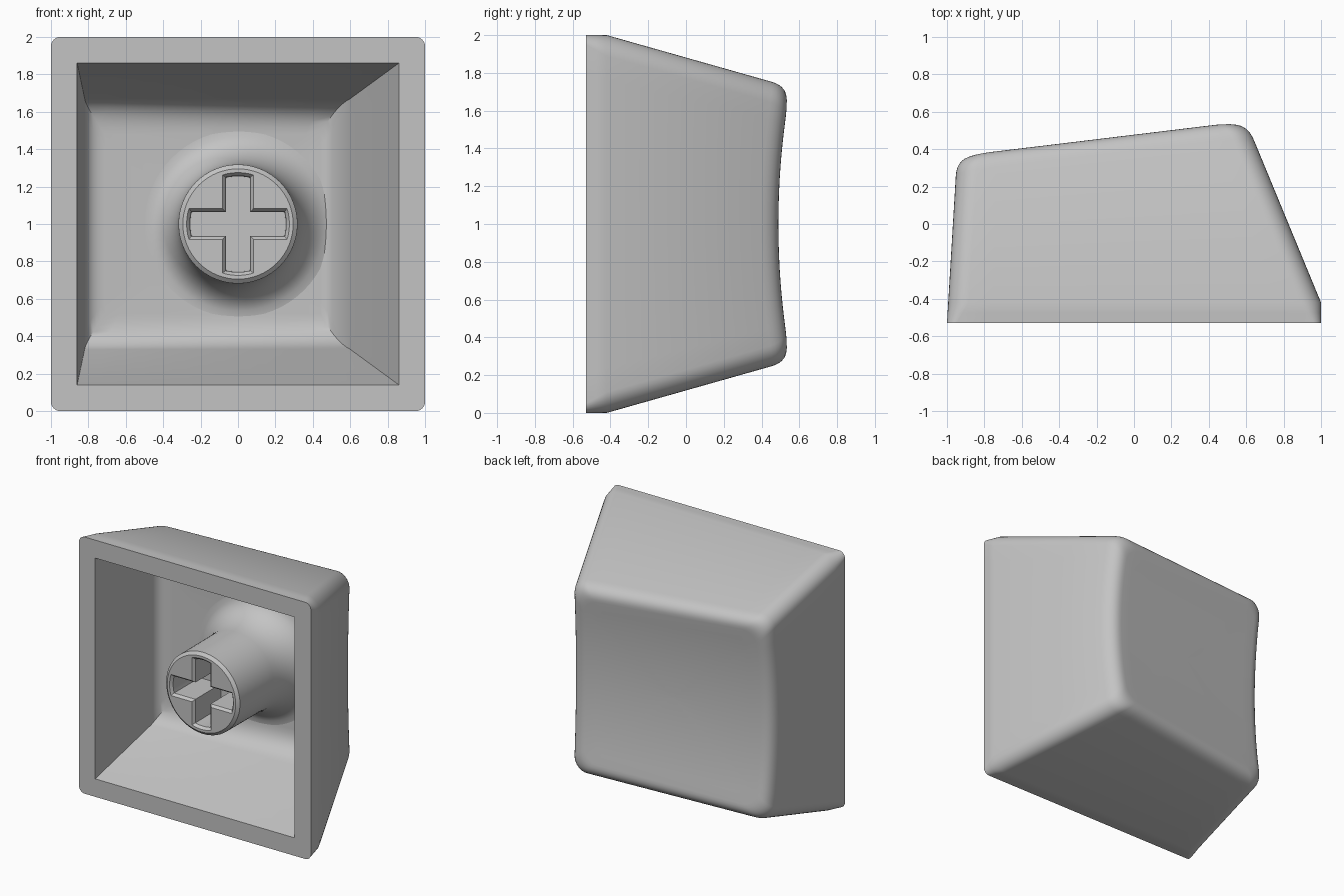
import bpy, bmesh, math
from mathutils import Vector

if "Cube" in bpy.data.objects:
    bpy.data.objects.remove(bpy.data.objects["Cube"], do_unlink=True)

FRONT, BAND = -0.53, -0.42
SIDE, ARC = 14, 8          # steps along a straight side, steps round a corner

grey = bpy.data.materials.new("light grey plastic")
grey.use_nodes = True
grey.diffuse_color = (0.55, 0.55, 0.55, 1)
grey.node_tree.nodes["Principled BSDF"].inputs["Base Color"].default_value = (0.55, 0.55, 0.55, 1)


def make_object(name, bm):
    bmesh.ops.remove_doubles(bm, verts=bm.verts, dist=0.0005)
    bmesh.ops.recalc_face_normals(bm, faces=bm.faces)
    mesh = bpy.data.meshes.new(name)
    bm.to_mesh(mesh)
    bm.free()
    mesh.materials.append(grey)
    obj = bpy.data.objects.new(name, mesh)
    bpy.context.collection.objects.link(obj)
    return obj


def loft(rings, name):
    """Skin closed rings of points, filling the first and last."""
    bm = bmesh.new()
    loops = [[bm.verts.new(p) for p in ring] for ring in rings]
    for a, b in zip(loops, loops[1:]):
        for i in range(len(a)):
            j = (i + 1) % len(a)
            bm.faces.new((a[i], a[j], b[j], b[i]))
    bm.faces.new(loops[0])
    bm.faces.new(loops[-1])
    return make_object(name, bm)


def outline(x0, x1, h, r):
    """Rounded rectangle in x and z, centred on z = 1."""
    pts = []
    corners = [(x1 - r, 1 + h - r), (x0 + r, 1 + h - r), (x0 + r, 1 - h + r), (x1 - r, 1 - h + r)]
    for k, (cx, cz) in enumerate(corners):
        for i in range(ARC + 1):
            a = math.pi / 2 * (k + i / ARC)
            pts.append((cx + r * math.cos(a), cz + r * math.sin(a)))
        nx, nz = corners[(k + 1) % 4]
        a = math.pi / 2 * (k + 1)
        ex, ez = r * math.cos(a), r * math.sin(a)
        for i in range(1, SIDE):
            t = i / SIDE
            pts.append((cx + (nx - cx) * t + ex, cz + (nz - cz) * t + ez))
    return pts


COUNT = len(outline(-1, 1, 1, 0.1))


def wall(y, inset=0.0):
    """Outer wall outline at depth y."""
    rise = max(0, y - BAND)
    r = 0.05 + 0.06 * min(1, (y - FRONT) / (BAND - FRONT))
    return outline(-1 + 0.06 * (y - FRONT) + inset, 1 - 0.413 * rise - inset,
                   1 - 0.283 * rise - inset, r)


def dish(x, z):
    return 0.42 + 0.128 * x + 0.055 * ((z - 1) / 0.65) ** 2


def floor(x):
    return 0.26 + 0.08 * x


def blend(a, b, c, t):
    return [p * (1 - t) ** 2 + q * 2 * t * (1 - t) + s * t * t for p, q, s in zip(a, b, c)]


def cap(ring, surface, scales):
    """Shrink a ring to its middle along a surface."""
    cx = (min(p.x for p in ring) + max(p.x for p in ring)) / 2
    out = []
    for s in scales:
        pts = [(cx + (p.x - cx) * s, 1 + (p.z - 1) * s) for p in ring]
        out.append([Vector((x, surface(x, z), z)) for x, z in pts])
    return out


# Rim where the outer walls meet the dished face
low, edge, inner_edge = [], [], []
for i in range(COUNT):
    y = 0.45
    for _ in range(6):
        x, z = wall(y)[i]
        y = dish(x, z)
    edge.append(Vector((x, y, z)))
    lx, lz = wall(y - 0.10)[i]
    low.append(Vector((lx, y - 0.10, lz)))
    ix, iz = wall(y, 0.09)[i]
    inner_edge.append(Vector((ix, dish(ix, iz), iz)))

# Outer shell from the middle of the dish to the open front
scales = [0.01, 0.15, 0.3, 0.45, 0.6, 0.75, 0.88]
rings = cap(inner_edge, dish, scales)
rings += [blend(inner_edge, edge, low, k / 8) for k in range(9)]
for y in (BAND, (BAND + FRONT) / 2, FRONT):
    rings.append([Vector((x, y, z)) for x, z in wall(y)])

# Hollow inside with sharp corners and a soft floor
flat = lambda pts, f: [Vector((x, f(x), z)) for x, z in pts]
rings.append(flat(outline(-0.86, 0.86, 0.86, 0.00001), lambda x: FRONT))
start = flat(outline(-0.82, 0.60, 0.67, 0.00001), lambda x: 0.12 + 0.02 * x)
corner = flat(outline(-0.815, 0.52, 0.63, 0.00001), floor)
end = flat(outline(-0.71, 0.44, 0.48, 0.00001), floor)
rings += [blend(start, corner, end, k / 8) for k in range(9)]
rings += cap(end, lambda x, z: floor(x), [0.5, 0.01])
shell = loft(rings, "cap_shell")

# Round stem flaring into the floor
profile = [(0.295, -0.45, 0), (0.318, -0.43, 0), (0.32, -0.02, 0)]
for k in range(1, 9):
    a = math.pi / 2 * k / 8
    profile.append((0.32 + 0.18 * (1 - math.cos(a)), -0.02 + 0.28 * math.sin(a), k / 8))
profile.append((0.50, 0.29, 1))
stem_rings = []
for r, y, tilt in profile:
    ring = []
    for i in range(64):
        a = math.tau * i / 64
        x = r * math.cos(a)
        ring.append(Vector((x, y + 0.08 * x * tilt, 1 + r * math.sin(a))))
    stem_rings.append(ring)
stem = loft(stem_rings, "stem")


# Cross-shaped socket with round arm ends and a chamfered mouth
def cross(half, reach, y):
    pts = []
    spread = math.asin(half / reach)
    for k in range(4):
        mid = k * math.pi / 2
        for j in range(-3, 4):
            a = mid + spread * j / 3
            pts.append(Vector((reach * math.cos(a), y, 1 + reach * math.sin(a))))
        a = mid + math.pi / 4
        d = half * math.sqrt(2)
        pts.append(Vector((d * math.cos(a), y, 1 + d * math.sin(a))))
    return pts


cutter = loft([cross(0.085, 0.28, -0.47), cross(0.082, 0.275, -0.45),
               cross(0.066, 0.258, -0.43), cross(0.064, 0.255, -0.12)], "socket_cutter")
cutter.hide_render = True
mod = stem.modifiers.new("socket", "BOOLEAN")
mod.operation, mod.solver, mod.object = "DIFFERENCE", "EXACT", cutter
bpy.context.view_layer.objects.active = stem
bpy.ops.object.modifier_apply(modifier=mod.name)
bpy.data.objects.remove(cutter, do_unlink=True)

# Smooth shading with crisp edges
for obj in (shell, stem):
    bpy.ops.object.select_all(action="DESELECT")
    obj.select_set(True)
    bpy.context.view_layer.objects.active = obj
    bpy.ops.object.shade_smooth_by_angle(angle=math.radians(28))
